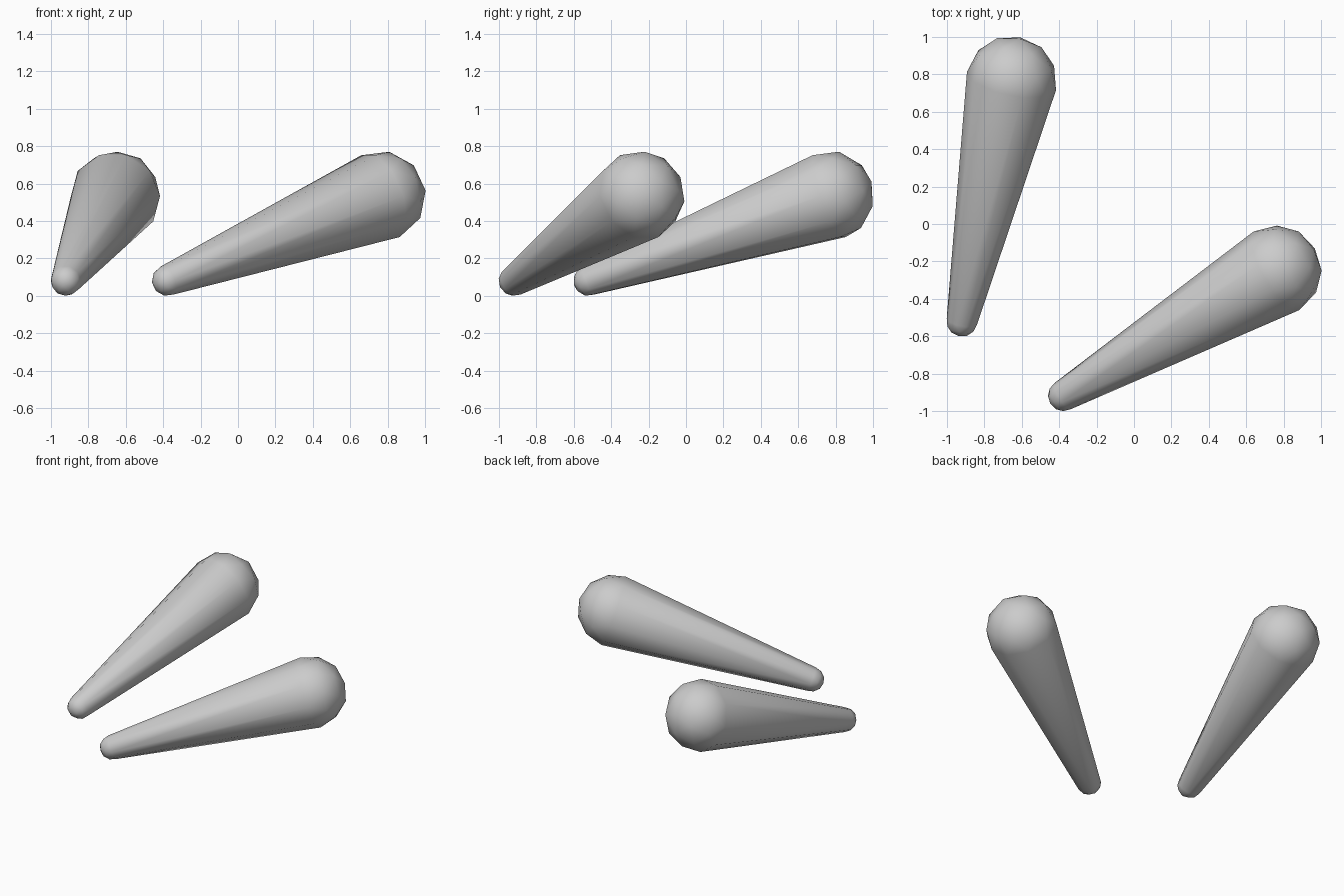
import bpy, bmesh
from mathutils import Vector, Matrix

if "Cube" in bpy.data.objects:
    bpy.data.objects.remove(bpy.data.objects["Cube"])


def tapered_peg(name, small, big, r_small=0.083, r_big=0.243):
    """Hull around a small and a big low-poly ball, both turned along the peg."""
    a, b = Vector(small), Vector(big)
    axis = (b - a).normalized()
    side = axis.cross(Vector((0, 0, -1))).normalized()
    down = side.cross(axis).normalized()
    turn = Matrix((down, side, axis)).transposed().to_4x4()
    bm = bmesh.new()
    for centre, r in ((a, r_small), (b, r_big)):
        bmesh.ops.create_icosphere(bm, subdivisions=2, radius=r,
                                   matrix=Matrix.Translation(centre) @ turn)
    # keep only the points, then wrap one closed skin around them
    bmesh.ops.delete(bm, geom=bm.edges[:], context='EDGES_FACES')
    bmesh.ops.convex_hull(bm, input=bm.verts[:])
    bmesh.ops.delete(bm, geom=[v for v in bm.verts if not v.link_faces], context='VERTS')
    bmesh.ops.recalc_face_normals(bm, faces=bm.faces[:])
    for f in bm.faces:
        f.smooth = True
    mesh = bpy.data.meshes.new(name)
    bm.to_mesh(mesh)
    bm.free()
    obj = bpy.data.objects.new(name, mesh)
    bpy.context.collection.objects.link(obj)
    return obj


# two matching pegs lying at different headings, thick ends raised
tapered_peg("left_peg", (-0.92, -0.52, 0.082), (-0.655, 0.765, 0.533))
tapered_peg("right_peg", (-0.378, -0.918, 0.082), (0.762, -0.25, 0.533))
